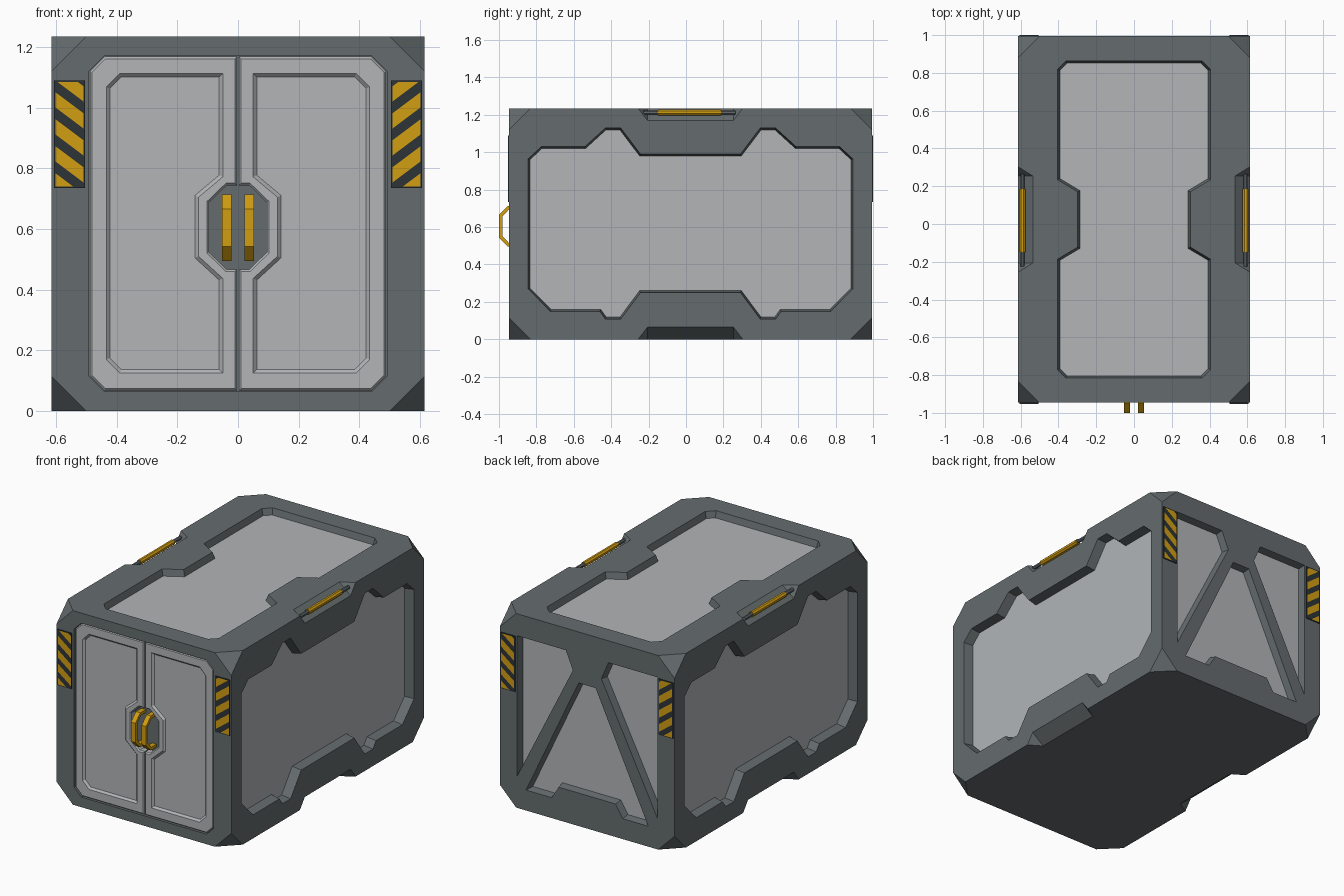
import bpy, bmesh, math
from mathutils import Vector, Matrix

if "Cube" in bpy.data.objects:
    bpy.data.objects.remove(bpy.data.objects["Cube"])

HX, HZ, Y0, Y1 = 0.615, 1.235, -0.946, 0.994   # body extents
YC = (Y0 + Y1) / 2


def material(name, rgb):
    m = bpy.data.materials.new(name)
    m.diffuse_color = (*rgb, 1)
    m.use_nodes = True
    m.node_tree.nodes["Principled BSDF"].inputs["Base Color"].default_value = m.diffuse_color
    return m


FRAME = material("frame_grey", (0.130, 0.150, 0.157))
PANEL = material("panel_light_grey", (0.445, 0.462, 0.475))
YELLOW = material("safety_yellow", (0.640, 0.340, 0.006))
DARK = material("stripe_dark", (0.026, 0.033, 0.038))


def finish(name, bm, *mats):
    bmesh.ops.recalc_face_normals(bm, faces=bm.faces[:])
    me = bpy.data.meshes.new(name)
    bm.to_mesh(me)
    bm.free()
    for m in mats:
        me.materials.append(m)
    ob = bpy.data.objects.new(name, me)
    bpy.context.collection.objects.link(ob)
    return ob


def hull(name, pts, mat):
    bm = bmesh.new()
    for p in pts:
        bm.verts.new(p)
    bmesh.ops.convex_hull(bm, input=bm.verts[:])
    bmesh.ops.dissolve_limit(bm, angle_limit=0.01, verts=bm.verts[:], edges=bm.edges[:])
    return finish(name, bm, mat)


def prism(name, pts, to3d, back, front, mat, bevel=0, tip=0):
    """Extrude an outline; optionally bevel its front face out to the tip level."""
    bm = bmesh.new()
    a = [bm.verts.new(to3d(u, v, back)) for u, v in pts]
    b = [bm.verts.new(to3d(u, v, front)) for u, v in pts]
    bm.faces.new(a)
    cap = bm.faces.new(b)
    n = len(pts)
    for i in range(n):
        j = (i + 1) % n
        bm.faces.new((a[i], a[j], b[j], b[i]))
    bmesh.ops.recalc_face_normals(bm, faces=bm.faces[:])
    if bevel:
        bmesh.ops.inset_individual(bm, faces=[cap], thickness=bevel, depth=0, use_even_offset=True)
        shift = Vector(to3d(0, 0, tip)) - Vector(to3d(0, 0, front))
        for v in cap.verts:
            v.co += shift
    return finish(name, bm, mat)


def cut(ob, cutter):
    mod = ob.modifiers.new("cut", 'BOOLEAN')
    mod.operation, mod.solver, mod.object = 'DIFFERENCE', 'EXACT', cutter
    bpy.context.view_layer.objects.active = ob
    bpy.ops.object.modifier_apply(modifier=mod.name)
    bpy.data.objects.remove(cutter)


def mirrored(half):
    return half + [(-u, v) for u, v in reversed(half)]


# Maps from (across, up, outward) to space for each side
def on_front(u, v, w): return (u, Y0 - w, v)
def on_back(u, v, w): return (u, Y1 + w, v)
def on_top(u, v, w): return (u, YC + v, HZ + w)
def on_side(s): return lambda u, v, w: (s * (HX + w), YC + u, v)


# Body: box with all eight corners cut off
C = 0.115
pts = []
for sx in (-1, 1):
    for y, dy in ((Y0, C), (Y1, -C)):
        for z, dz in ((0, C), (HZ, -C)):
            pts += [(sx * (HX - C), y, z), (sx * HX, y + dy, z), (sx * HX, y, z + dz)]
body = hull("container_frame", pts, FRAME)
body.data.materials.append(PANEL)

# Recessed side panels
SIDE = mirrored([(.267, .99), (.373, 1.13), (.455, 1.13), (.565, 1.03), (.798, 1.03),
                 (.868, .965), (.868, .27), (.75, .15), (.485, .15), (.455, .108),
                 (.373, .108), (.267, .25)])
for s in (-1, 1):
    cut(body, prism("cutter", SIDE, on_side(s), .1, 0, FRAME, .01, -.06))

# Recessed roof panel
TOP = mirrored([(.36, .84), (.405, .795), (.405, .21), (.298, .146),
                (.298, -.146), (.405, -.21), (.405, -.795), (.36, -.84)])
cut(body, prism("cutter", TOP, on_top, .1, 0, FRAME, .012, -.04))

# Back panel: three recesses leave the A-shaped brace
MIDDLE = mirrored([(.2, .21), (.25, .13), (.43, .13), (.06, .91)])
cut(body, prism("cutter", MIDDLE, on_back, .1, 0, FRAME, .01, -.045))
for s in (-1, 1):
    tri = [(s * .494, 1.095), (s * .15, 1.095), (s * .1, .98), (s * .494, .2)]
    cut(body, prism("cutter", tri, on_back, .1, 0, FRAME, .01, -.045))

# Door opening
OPENING = mirrored([(.44, .064), (.491, .115), (.491, 1.12), (.44, 1.171)])
cut(body, prism("cutter", OPENING, on_front, .1, -.05, FRAME))

# Tapered notches in the long edges, top and bottom
for s in (-1, 1):
    for top in (True, False):
        pts = []
        for x, z, h in ((.455, 1.30, .23), (.695, 1.105, .23), (.735, 1.355, .447)):
            for e in (-1, 1):
                pts.append((s * x, YC + e * h, z if top else HZ - z))
        cut(body, hull("cutter", pts, FRAME))

# Recess floors get the light panel colour
for f in body.data.polygons:
    c, n = f.center, f.normal
    floor = ((abs(n.x) > .99 and abs(abs(c.x) - (HX - .06)) < .003)
             or (n.z > .99 and abs(c.z - (HZ - .04)) < .003)
             or (n.y > .99 and abs(c.y - (Y1 - .045)) < .003))
    f.material_index = 1 if floor else 0

for s, side in ((-1, "left"), (1, "right")):
    # Door leaf with cut-out for the handles and a recessed field
    leaf = [(.003, .067), (.44, .067), (.488, .115), (.488, 1.12), (.44, 1.168), (.003, 1.168),
            (.003, .744), (.037, .744), (.095, .688), (.095, .523), (.037, .467), (.003, .467)]
    door = prism(side + "_door", [(s * u, v) for u, v in leaf], on_front,
                 -.055, -.012, PANEL, .007, -.004)
    field = [(.05, .125), (.39, .125), (.434, .17), (.434, 1.068), (.39, 1.113), (.05, 1.113),
             (.05, .772), (.13, .705), (.13, .51), (.05, .437)]
    cut(door, prism("cutter", [(s * u, v) for u, v in field], on_front,
                    .1, -.004, PANEL, .012, -.016))

    # Door handle bracket
    grip = [(-.055, .714), (.005, .714), (.054, .666), (.054, .543), (.005, .495), (-.055, .495),
            (-.055, .514), (0, .514), (.034, .551), (.034, .658), (0, .695), (-.055, .695)]
    prism(side + "_door_handle", grip, lambda u, v, w: (s * w, Y0 - u, v), .022, .053, YELLOW)

    # Lifting bar in the top notch: grey rod with yellow grip
    for name, r, length, mat in (("lifting_rod", .012, .49, FRAME), ("lifting_grip", .017, .335, YELLOW)):
        bm = bmesh.new()
        bmesh.ops.create_cone(bm, cap_ends=True, segments=8, radius1=r, radius2=r, depth=length,
                              matrix=Matrix.Translation((s * .591, YC - .005, 1.213))
                              @ Matrix.Rotation(math.pi / 2, 4, 'X')
                              @ Matrix.Rotation(math.pi / 8, 4, 'Z'))
        finish(side + "_" + name, bm, mat)

    # Hazard plates on front and back corner posts
    for end, y, out in (("front", Y0, -1), ("back", Y1, 1)):
        bm = bmesh.new()
        bmesh.ops.create_cube(bm, size=1, matrix=Matrix.Translation((s * .556, y + out * .002, .9125))
                              @ Matrix.Diagonal((.102, .008, .355, 1)))
        lines = [((s * x, 0, 0), (1, 0, 0)) for x in (.51, .602)]
        lines += [((0, 0, z), (0, 0, 1)) for z in (.74, 1.085)]
        slope = (-.75 * s, 0, 1)
        for k in range(-4, 3):
            for t in (0, .05):
                lines.append(((s * .602, 0, 1.001 + .089 * k + t), slope))
        for co, no in lines:
            bmesh.ops.bisect_plane(bm, geom=bm.verts[:] + bm.edges[:] + bm.faces[:],
                                   plane_co=co, plane_no=Vector(no).normalized())
        bm.normal_update()
        for f in bm.faces:
            c = f.calc_center_median()
            inside = .51 < abs(c.x) < .602 and .74 < c.z < 1.085 and f.normal.y * out > .9
            t = c.z + .75 * (.602 - abs(c.x)) - 1.001
            f.material_index = 1 if inside and t % .089 < .05 else 0
        finish(side + "_" + end + "_hazard_plate", bm, DARK, YELLOW)
